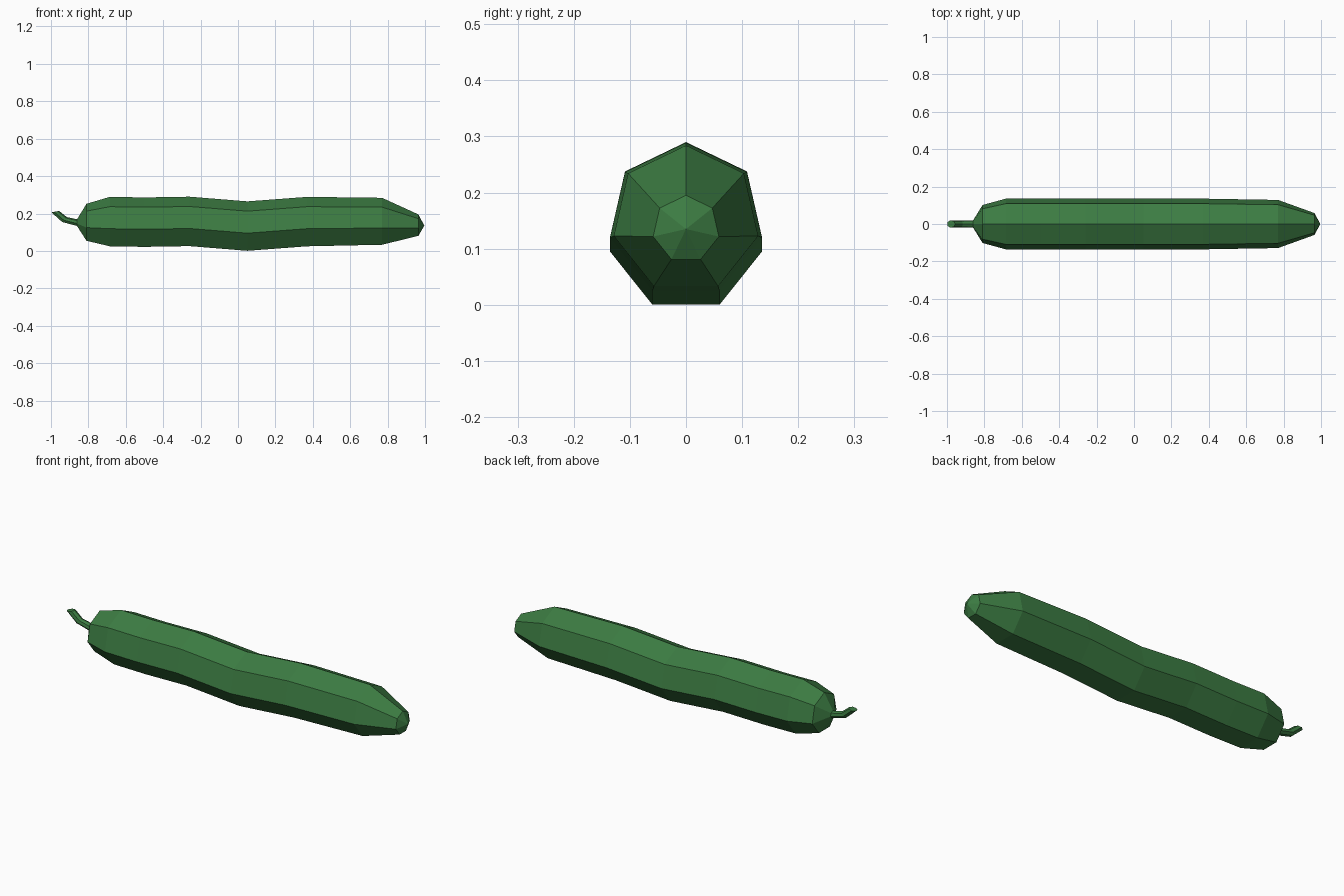
import bpy
import bmesh
from math import sin, cos, tau
from mathutils import Vector

cube = bpy.data.objects.get("Cube")
if cube:
    bpy.data.objects.remove(cube)


def make_material(name, colour):
    mat = bpy.data.materials.new(name)
    mat.use_nodes = True
    mat.diffuse_color = colour
    bsdf = mat.node_tree.nodes["Principled BSDF"]
    bsdf.inputs["Base Color"].default_value = colour
    bsdf.inputs["Roughness"].default_value = 0.8
    return mat


def loft(name, rings, sides, mat):
    """Skin polygon rings given as (x, z, y radius, up radius, lean in x)."""
    bm = bmesh.new()
    loops = []
    for x, z, width, height, lean in rings:
        loop = []
        for i in range(sides):
            a = tau * i / sides
            loop.append(bm.verts.new(Vector((x + lean * cos(a), width * sin(a), z + height * cos(a)))))
        loops.append(loop)
    for a, b in zip(loops, loops[1:]):
        for i in range(sides):
            j = (i + 1) % sides
            bm.faces.new((a[i], a[j], b[j], b[i]))
    bm.faces.new(loops[0])
    bm.faces.new(loops[-1])
    # A ring of zero radius closes to a point
    bmesh.ops.remove_doubles(bm, verts=bm.verts, dist=0.0005)
    bmesh.ops.recalc_face_normals(bm, faces=bm.faces)
    mesh = bpy.data.meshes.new(name)
    bm.to_mesh(mesh)
    bm.free()
    mesh.materials.append(mat)
    obj = bpy.data.objects.new(name, mesh)
    bpy.context.collection.objects.link(obj)
    return obj


green = make_material("vegetable green", (0.045, 0.2, 0.055, 1))

# Seven-sided wavy body: x, centre height, radius
body = [
    (-0.86, 0.15, 0.02), (-0.81, 0.148, 0.104), (-0.685, 0.15, 0.139),
    (-0.5, 0.147, 0.139), (-0.26, 0.151, 0.139), (0.05, 0.126, 0.139),
    (0.37, 0.15, 0.139), (0.77, 0.152, 0.132), (0.965, 0.135, 0.06),
    (0.996, 0.135, 0),
]
loft("vegetable_body", [(x, z, r, r, 0) for x, z, r in body], 7, green)

# Thin stem bending upwards to a flat cut end
stem = [
    (-0.85, 0.148, 0.02, 0.019, 0), (-0.928, 0.167, 0.019, 0.014, 0.013),
    (-0.978, 0.21, 0.02, 0.004, 0.022),
]
loft("stem", stem, 7, green)
